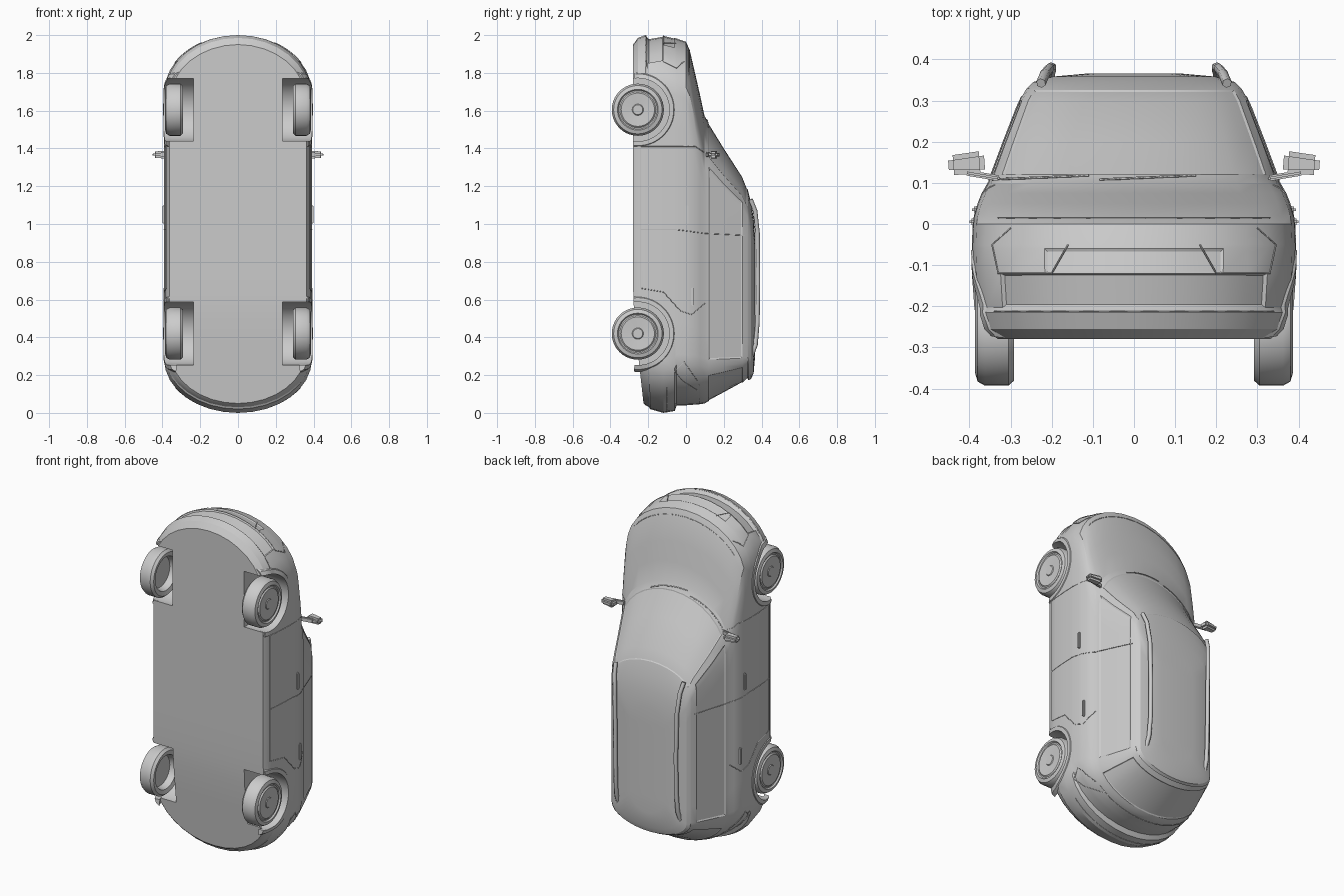
import bpy, bmesh, math
from mathutils import Matrix, Vector

if "Cube" in bpy.data.objects:
    bpy.data.objects.remove(bpy.data.objects["Cube"])

grey = bpy.data.materials.new("plain grey")
grey.use_nodes = True
GREY = (0.6, 0.6, 0.6, 1)
grey.diffuse_color = GREY
grey.node_tree.nodes["Principled BSDF"].inputs["Base Color"].default_value = GREY


def finish(name, bm, angle=25):
    bmesh.ops.recalc_face_normals(bm, faces=bm.faces[:])
    me = bpy.data.meshes.new(name)
    bm.to_mesh(me)
    bm.free()
    me.materials.append(grey)
    ob = bpy.data.objects.new(name, me)
    bpy.context.collection.objects.link(ob)
    smooth(ob, angle)
    return ob


def smooth(ob, angle):
    bpy.ops.object.select_all(action='DESELECT')
    ob.select_set(True)
    bpy.context.view_layer.objects.active = ob
    bpy.ops.object.shade_smooth_by_angle(angle=math.radians(angle))


# Body plan outlines stacked from floor to roof:
# height y, nose z, tail z, half width, nose rounding, tail rounding
LEVELS = [
    (-.28, 1.95, .05, .362, .30, .28), (-.255, 1.985, .04, .376, .30, .28),
    (-.215, 2.0, .03, .382, .30, .28), (-.203, 1.985, .02, .384, .30, .28),
    (-.12, 2.0, .0, .390, .30, .28), (-.06, 1.985, .01, .392, .30, .28),
    (-.05, 1.982, .04, .392, .30, .27), (0, 1.965, .04, .390, .30, .27),
    (.02, 1.92, .042, .387, .30, .26), (.05, 1.79, .044, .378, .30, .26),
    (.075, 1.68, .046, .368, .30, .25), (.098, 1.572, .05, .354, .30, .24),
    (.12, 1.535, .062, .347, .29, .22), (.20, 1.405, .105, .317, .24, .18),
    (.30, 1.25, .16, .278, .17, .13), (.326, 1.185, .185, .263, .15, .11),
    (.33, 1.17, .172, .26, .14, .11), (.345, 1.11, .18, .245, .13, .11),
    (.358, 1.03, .21, .20, .12, .10), (.366, .93, .30, .11, .10, .10)]
ROUND, SIDE = 8, 8
HALF = 2 * ROUND + SIDE


def half_outline(lv):
    y, zf, zr, w, df, dr = lv
    pts = []
    for i in range(ROUND + 1):
        a = math.pi / 2 * i / ROUND
        pts.append((w * math.sin(a), zf - df * (1 - math.cos(a))))
    z0, z1 = zf - df, zr + dr
    pts += [(w, z0 + (z1 - z0) * i / SIDE) for i in range(1, SIDE)]
    for i in range(ROUND, -1, -1):
        a = math.pi / 2 * i / ROUND
        pts.append((w * math.sin(a), zr + dr * (1 - math.cos(a))))
    # the floor rises towards the tail
    out = []
    for x, z in pts:
        lift = .11 * max(0, .55 - z) * max(0, 1 - (y + .28) / .1)
        out.append(Vector((x, y + lift, z)))
    return out


def level_at(y):
    for a, b in zip(LEVELS, LEVELS[1:]):
        if a[0] <= y <= b[0]:
            t = (y - a[0]) / (b[0] - a[0])
            return [p + (q - p) * t for p, q in zip(a, b)]
    return LEVELS[-1]


def side_x(y, z):
    _, zf, zr, w, df, dr = level_at(y)
    d = max((z - zf + df) / df, (zr + dr - z) / dr, 0)
    return w * math.sqrt(max(0, 1 - d * d))


def end_z(x, y, front):
    _, zf, zr, w, df, dr = level_at(y)
    k = 1 - math.sqrt(max(0, 1 - (x / w) ** 2))
    return zf - df * k if front else zr + dr * k


def build_body():
    bm = bmesh.new()
    rings = []
    for lv in LEVELS:
        h = half_outline(lv)
        mirror = [Vector((-p.x, p.y, p.z)) for p in h[-2:0:-1]]
        for p in (h[0], h[-1]):
            p.x = 0
        rings.append([bm.verts.new(p) for p in h + mirror])
    n = 2 * HALF
    walls = {}
    for j, (a, b) in enumerate(zip(rings, rings[1:])):
        for i in range(n):
            f = bm.faces.new((a[i], a[(i + 1) % n], b[(i + 1) % n], b[i]))
            walls.setdefault((j, i if i < HALF else n - 1 - i), []).append((i < HALF, f))
    for r in (rings[0], rings[-1]):
        for i in range(HALF):
            quad = [r[i], r[i + 1], r[(n - i - 1) % n], r[(n - i) % n]]
            bm.faces.new(list(dict.fromkeys(quad)))

    def recess(levels, segs, depth, rim=.006, sides=(True, False)):
        faces = [f for j in levels for s in segs for left, f in walls[j, s] if left in sides]
        bmesh.ops.inset_region(bm, faces=faces, thickness=rim, depth=-depth, use_even_offset=True)

    bmesh.ops.recalc_face_normals(bm, faces=bm.faces[:])
    recess(range(12, 15), range(0, 6), .003)                 # windscreen
    recess(range(12, 14), range(HALF - 6, HALF), .004)       # rear window
    for s in (True, False):                                  # side windows
        recess(range(12, 14), range(ROUND - 1, ROUND + SIDE), .004, .008, (s,))
    recess([3], range(0, 5), .008)                           # lower intake
    recess([4], range(0, 3), .004)                           # grille
    return finish("body", bm, 22)


body = build_body()

# Wheel housings cut from the body
WHEELS = [("front", 1.605), ("rear", .42)]
for s in (1, -1):
    for end, z in WHEELS:
        bm = bmesh.new()
        bmesh.ops.create_cone(bm, cap_ends=True, segments=48, radius1=.168, radius2=.168, depth=.3,
                              matrix=Matrix.Translation((s * .385, -.255, z)) @ Matrix.Rotation(math.pi / 2, 4, 'Y'))
        cutter = finish("wheel_housing_cutter", bm)
        cutter.hide_render = True
        mod = body.modifiers.new("housing", 'BOOLEAN')
        mod.operation, mod.object, mod.solver = 'DIFFERENCE', cutter, 'EXACT'
        bpy.context.view_layer.objects.active = body
        bpy.ops.object.modifier_apply(modifier=mod.name)
        bpy.data.objects.remove(cutter)
smooth(body, 22)

# Wheels: (x, radius) profile spun round the axle
TYRE = [(.335, 0), (.335, .09), (.297, .1), (.291, .125), (.305, .138), (.362, .138), (.38, .128),
        (.386, .108), (.378, .102), (.378, .095), (.384, .088), (.380, .03), (.384, .026), (.384, 0)]


def build_wheel(name, s, z):
    bm = bmesh.new()
    vs = [bm.verts.new((s * x, -.255 + r, z)) for x, r in TYRE]
    edges = [bm.edges.new(p) for p in zip(vs, vs[1:])]
    bmesh.ops.spin(bm, geom=vs + edges, cent=(0, -.255, z), axis=(1, 0, 0),
                   angle=2 * math.pi, steps=40, use_merge=True)
    bmesh.ops.remove_doubles(bm, verts=bm.verts[:], dist=1e-4)
    finish(name, bm, 30)


# Raised lip round each wheel opening
def build_lip(name, s, z):
    bm = bmesh.new()
    prev = None
    for i in range(33):
        a = math.radians(-6 + 192 * i / 32)
        ring = []
        for r, out in ((.167, -.03), (.167, .004), (.190, .004), (.203, -.012)):
            y, zz = -.255 + r * math.sin(a), z + r * math.cos(a)
            ring.append(bm.verts.new((s * (side_x(max(y, -.27), zz) + out), y, zz)))
        if prev:
            for k in range(4):
                bm.faces.new((prev[k], prev[(k + 1) % 4], ring[(k + 1) % 4], ring[k]))
        else:
            bm.faces.new(ring)
        prev = ring
    bm.faces.new(prev)
    finish(name, bm, 30)


# Box-section bar along a path; also used for the seams
def bar(name, pts, wide, res=0):
    cu = bpy.data.curves.new(name, 'CURVE')
    cu.dimensions = '3D'
    cu.bevel_depth, cu.bevel_resolution, cu.use_fill_caps = wide, res, True
    sp = cu.splines.new('POLY')
    sp.points.add(len(pts) - 1)
    for p, co in zip(sp.points, pts):
        p.co = (*co, 1)
    ob = bpy.data.objects.new(name, cu)
    bpy.context.collection.objects.link(ob)
    cu.materials.append(grey)
    bpy.ops.object.select_all(action='DESELECT')
    ob.select_set(True)
    bpy.context.view_layer.objects.active = ob
    bpy.ops.object.convert(target='MESH')


def dense(path, n=8):
    out = [path[0]]
    for a, b in zip(path, path[1:]):
        out += [tuple(p + (q - p) * i / n for p, q in zip(a, b)) for i in range(1, n + 1)]
    return out


# Bevelled box with a tapered outer end
def box(name, c, size, taper=1, tilt=0, bevel=.008):
    bm = bmesh.new()
    bmesh.ops.create_cube(bm, size=1)
    for v in bm.verts:
        k = taper if v.co.x * c[0] > 0 else 1
        v.co = Vector((v.co.x * size[0], v.co.y * size[1] * k, v.co.z * size[2] * k))
    bmesh.ops.bevel(bm, geom=bm.edges[:], offset=bevel, segments=2, affect='EDGES')
    bmesh.ops.transform(bm, verts=bm.verts[:],
                        matrix=Matrix.Translation(c) @ Matrix.Rotation(tilt, 4, 'Z'))
    finish(name, bm, 40)


SEAMS = {  # (y, z) paths on the body side
    "front_door_edge": [(-.24, 1.41), (.05, 1.41), (.095, 1.38)],
    "door_gap": [(-.24, .97), (-.05, .97), (.1, .95), (.31, .94)],
    "rear_door_edge": [(-.24, .66), (-.12, .64), (-.03, .54), (.03, .52), (.1, .58)],
    "sill_line": [(-.24, .66), (-.24, 1.41)],
    "rear_lamp_outline": [(.06, .12), (-.02, .17), (-.06, .22), (-.01, .27), (.06, .17)]}
RAIL = [(.226, .342, 1.13), (.216, .366, 1.07), (.205, .379, .95), (.2, .381, .7),
        (.2, .378, .48), (.203, .368, .36), (.206, .345, .30)]

for side, s in (("left", 1), ("right", -1)):
    for end, z in WHEELS:
        build_wheel(f"{end}_wheel_{side}", s, z)
        build_lip(f"{end}_arch_lip_{side}", s, z)
    for name, path in SEAMS.items():
        bar(f"{name}_{side}", [(s * side_x(y, z), y, z) for y, z in dense(path)], .002)
    bar(f"roof_rail_{side}", [(s * x, y, z) for x, y, z in RAIL], .012, 1)
    # mirror with its arm
    box(f"mirror_{side}", (s * .407, .146, 1.367), (.088, .058, .042), .8, s * -.08, .012)
    box(f"mirror_arm_{side}", (s * .368, .118, 1.367), (.085, .014, .026), 1, s * .17, .004)
    # door handles
    for end, y, z in (("front", .005, 1.05), ("rear", .035, .615)):
        box(f"{end}_handle_{side}", (s * (side_x(y, z) + .002), y, z), (.018, .016, .1), 1, 0, .005)
    # headlamp outline and wiper
    lamp = [(.16, -.05), (.2, -.12), (.33, -.12), (.345, -.05), (.30, -.01)]
    bar(f"headlamp_outline_{side}", [(s * x, y, end_z(x, y, True)) for x, y in dense(lamp)], .002)
    wiper = [(.02 + .13 * s, .118), (.02 + .13 * s - .26 * .9, .108)]
    bar(f"wiper_{side}", [(x, y, end_z(x, y, True) + .003) for x, y in dense(wiper)], .003)

# Seams running across the nose and tail
for name, y, half, front in (("bonnet_edge", .015, .33, True), ("tailgate_gap", .07, .3, False),
                             ("rear_bumper_gap", -.1, .33, False), ("front_lip", -.212, .34, True)):
    bar(name, [(x, y, end_z(x, y, front)) for x in (half * (i / 12 - 1) for i in range(25))], .002)
